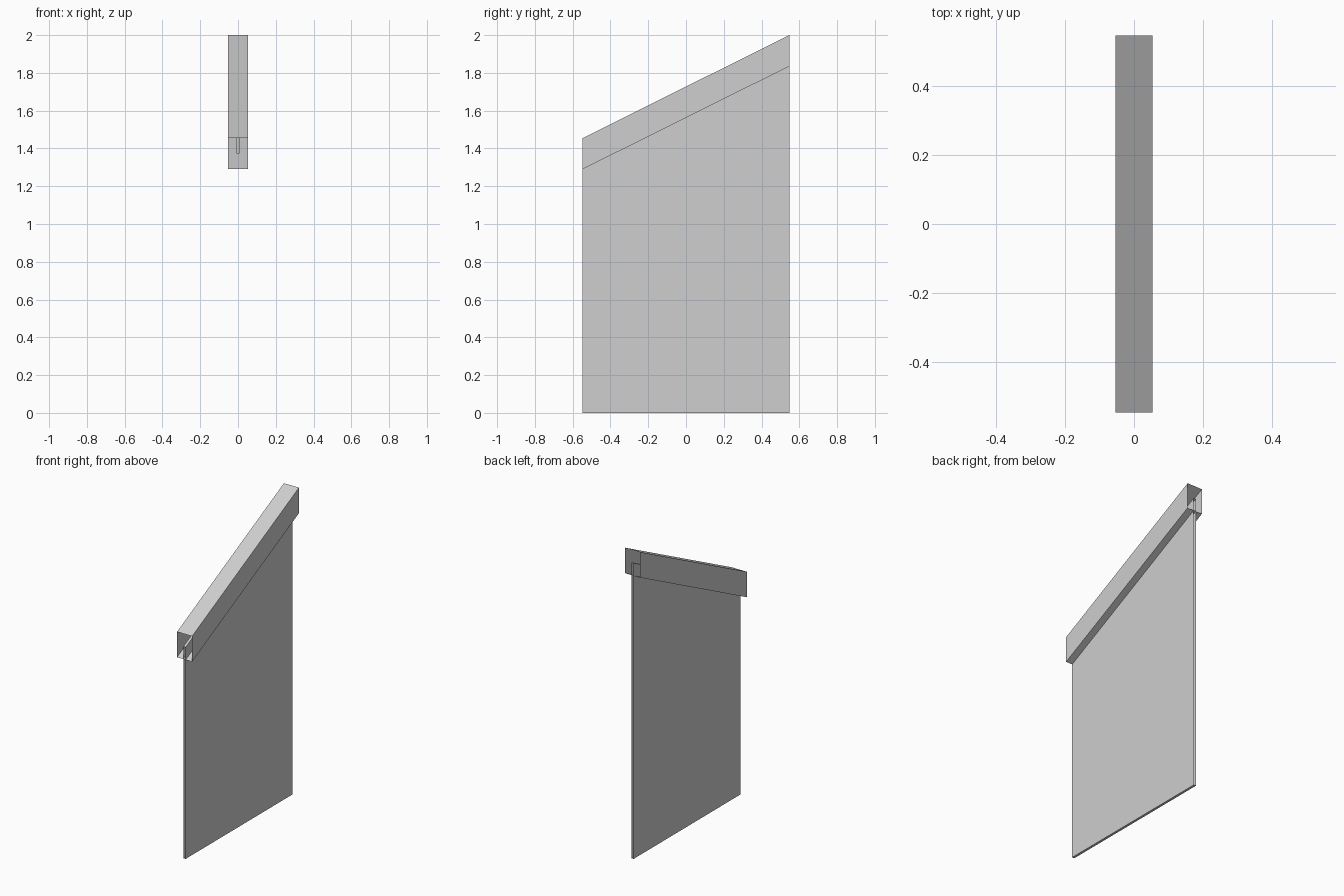
import bpy
import bmesh

cube = bpy.data.objects.get("Cube")
if cube:
    bpy.data.objects.remove(cube, do_unlink=True)

HALF_LENGTH = 0.547
RISE = 0.545          # climb of the handrail from front to back

grey = bpy.data.materials.new("light_grey")
grey.use_nodes = True
colour = (0.62, 0.62, 0.62, 1)
grey.diffuse_color = colour
grey.node_tree.nodes["Principled BSDF"].inputs["Base Color"].default_value = colour


def open_sleeve(name, half_width, bottom, top, bottom_rise):
    """Rectangular section swept front to back, with both ends left open."""
    bm = bmesh.new()
    rings = []
    for y, t in ((-HALF_LENGTH, 0), (HALF_LENGTH, 1)):
        low, high = bottom + bottom_rise * t, top + RISE * t
        section = ((-half_width, low), (half_width, low),
                   (half_width, high), (-half_width, high))
        rings.append([bm.verts.new((x, y, z)) for x, z in section])
    front, back = rings
    for i in range(4):
        j = (i + 1) % 4
        bm.faces.new((front[i], front[j], back[j], back[i]))
    # Faces point outwards from the sleeve's axis
    bm.normal_update()
    centre = sum((v.co for v in bm.verts), front[0].co * 0) / 8
    for face in bm.faces:
        if face.normal.dot(face.calc_center_median() - centre) < 0:
            face.normal_flip()
    mesh = bpy.data.meshes.new(name)
    bm.to_mesh(mesh)
    bm.free()
    mesh.materials.append(grey)
    obj = bpy.data.objects.new(name, mesh)
    bpy.context.collection.objects.link(obj)
    return obj


# Sloping hollow handrail
open_sleeve("handrail", 0.054, 1.29, 1.455, RISE)

# Thin upright panel, level at the floor and tucked into the rail
open_sleeve("balustrade_panel", 0.008, 0, 1.372, 0)
